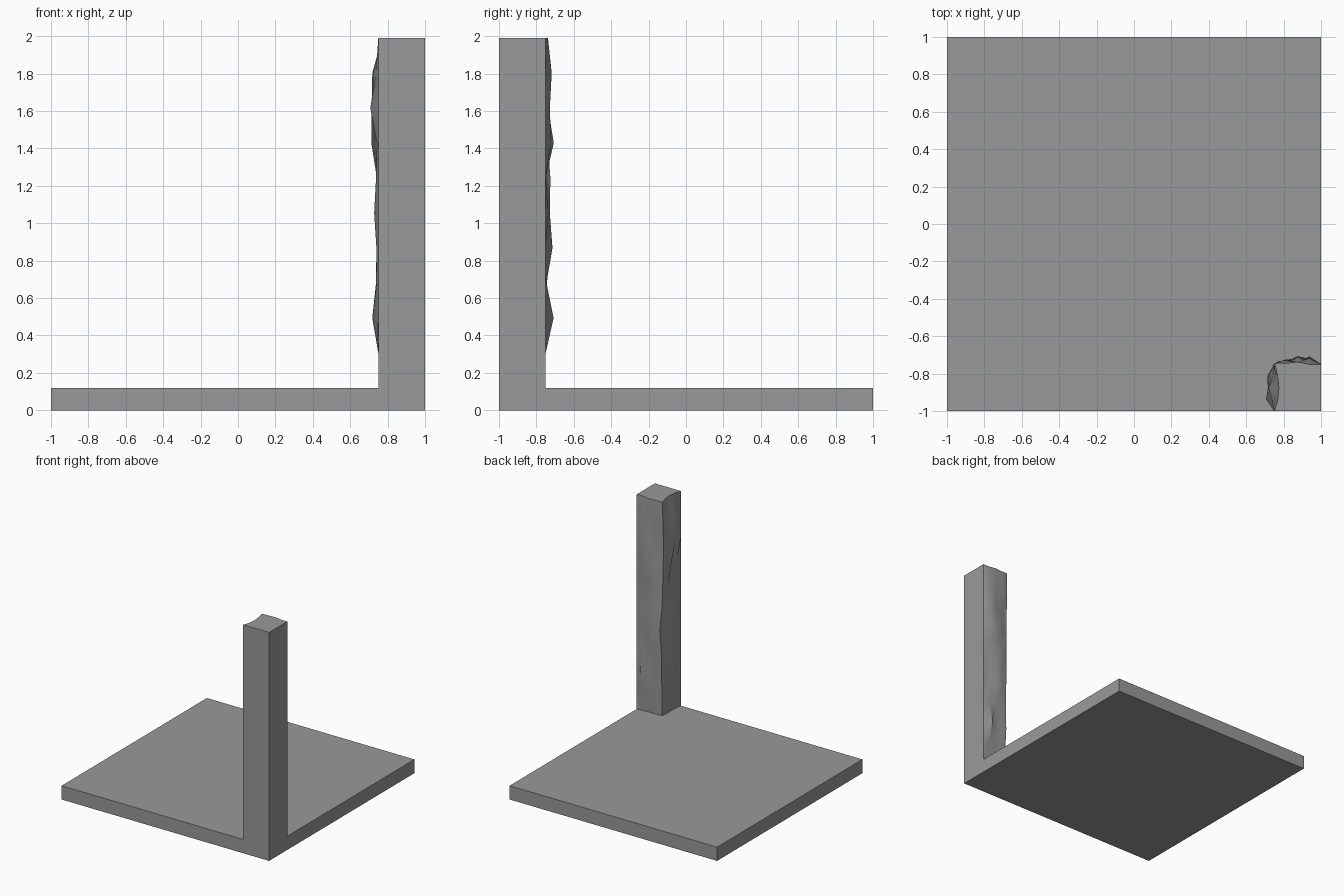
import bpy, bmesh, random

if "Cube" in bpy.data.objects:
    bpy.data.objects.remove(bpy.data.objects["Cube"])

random.seed(4)
TOP, SLAB = 1.99, 0.12

# Dark grey stone
stone = bpy.data.materials.new("dark_stone")
stone.diffuse_color = (0.32, 0.32, 0.32, 1)
stone.use_nodes = True
stone.node_tree.nodes["Principled BSDF"].inputs["Base Color"].default_value = stone.diffuse_color

# Floor slab
bpy.ops.mesh.primitive_cube_add(size=1, location=(0, 0, SLAB / 2))
floor = bpy.context.object
floor.name = "floor_slab"
floor.scale = (2, 2, SLAB)
bpy.ops.object.transform_apply(scale=True)
floor.data.materials.append(stone)

# Peak bulge of each row (bottom to top) on the two rough inner faces
peak_x = [-.01, 0, .032, .012, .01, .022, .012, .037, .043, .032, -.025]
peak_y = [-.01, 0, .042, .007, .036, .022, .025, .043, .022, .032, .012]
# Shift of the inner corner edge of each row (x, y)
corner = [(.015, -.012), (.01, -.005), (.008, .005), (.01, .004), (.018, .015),
          (.005, .005), (.0, .0), (-.003, -.003), (-.004, -.004), (-.004, 0), (.002, .006)]
COLS = 4
ROWS = len(peak_x) - 1


def bulges(peak):
    """Offsets of the interior columns; one column reaches the row's peak."""
    if peak <= 0:
        return [peak * f for f in (.7, 1, .8)]
    vals = [random.uniform(-0.3, 0.8) * peak for _ in range(COLS - 1)]
    vals[random.randrange(COLS - 1)] = peak
    return vals


# Corner post: rough strip on the inner faces, flat on the outer faces
bm = bmesh.new()
rows = []
for r in range(ROWS + 1):
    z = SLAB + (TOP - SLAB) * r / ROWS
    oy, ox = [0] + bulges(peak_y[r]), [0] + bulges(peak_x[r]) + [0]
    pts = [(1 - .25 * i / COLS, -.75 + oy[i]) for i in range(COLS)]
    pts.append((.75 + corner[r][0], -.75 + corner[r][1]))
    pts += [(.75 - ox[i], -.75 - .25 * i / COLS) for i in range(1, COLS + 1)]
    rows.append([bm.verts.new((x, y, z)) for x, y in pts])
for a, b in zip(rows, rows[1:]):
    for i in range(len(a) - 1):
        bm.faces.new((a[i], a[i + 1], b[i + 1], b[i]))
low, high = [bm.verts.new((1, -1, z)) for z in (SLAB, TOP)]
bm.faces.new([low, high] + [r[-1] for r in reversed(rows)])
bm.faces.new([high, low] + [r[0] for r in rows])
bm.faces.new(rows[-1] + [high])
bmesh.ops.recalc_face_normals(bm, faces=bm.faces)
# Keep the border and inner corner crisp, everything else smooth
mesh = bpy.data.meshes.new("corner_post")
bm.to_mesh(mesh)
bm.free()
mesh.materials.append(stone)
post = bpy.data.objects.new("corner_post", mesh)
bpy.context.collection.objects.link(post)
bpy.ops.object.select_all(action='DESELECT')
post.select_set(True)
bpy.context.view_layer.objects.active = post
bpy.ops.object.shade_smooth_by_angle(angle=0.7)
